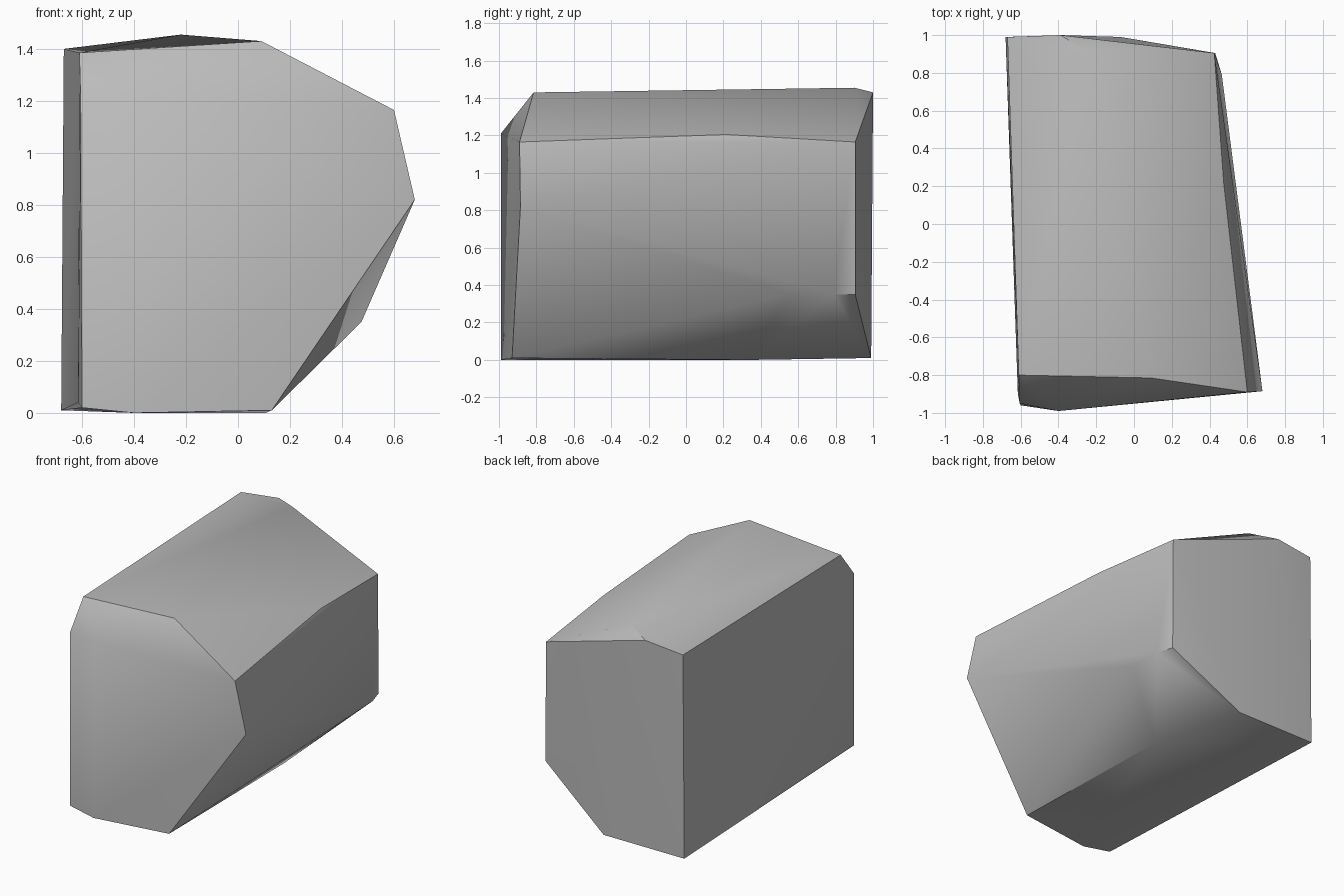
import bpy
import bmesh
import math

default_cube = bpy.data.objects.get("Cube")
if default_cube:
    bpy.data.objects.remove(default_cube, do_unlink=True)


def make_material(name, colour):
    material = bpy.data.materials.new(name)
    material.use_nodes = True
    material.diffuse_color = colour
    material.node_tree.nodes["Principled BSDF"].inputs["Base Color"].default_value = colour
    return material


def make_hull(name, corner_groups, material, sharp_degrees):
    """Wrap a convex skin round the corner points and shade it by angle."""
    mesh = bpy.data.meshes.new(name)
    bm = bmesh.new()
    for group in corner_groups:
        for corner in group:
            bm.verts.new(corner)
    hull = bmesh.ops.convex_hull(bm, input=bm.verts[:])
    unused = {v for v in hull["geom_interior"] if isinstance(v, bmesh.types.BMVert)}
    bmesh.ops.delete(bm, geom=list(unused), context="VERTS")
    bmesh.ops.recalc_face_normals(bm, faces=bm.faces[:])
    bm.to_mesh(mesh)
    bm.free()
    mesh.materials.append(material)
    rock = bpy.data.objects.new(name, mesh)
    bpy.context.collection.objects.link(rock)
    bpy.ops.object.select_all(action="DESELECT")
    rock.select_set(True)
    bpy.context.view_layer.objects.active = rock
    bpy.ops.object.shade_smooth_by_angle(angle=math.radians(sharp_degrees))
    return rock


# Front end: chamfered top, pointed side and narrow left bevel
front_end = [
    (-.61, -.80, 1.385), (.09, -.815, 1.43), (.6, -.89, 1.165), (.68, -.885, .82),
    (.13, -.93, .01), (-.4, -.99, 0), (-.4, -.99, 1.21),
    (-.6, -.96, .02), (-.605, -.95, 1.2), (-.615, -.9, .04),
]

# Bulges halfway along the long side
middle = [(.475, .215, 1.205), (.107, .345, 0), (.475, .55, .35)]

# Back end: flat face with a small chipped top corner
back_end = [
    (-.67, .99, 1.4), (-.39, 1, 1.43), (-.22, .9, 1.455), (.425, .905, 1.165),
    (.43, .905, .35), (.465, .79, .35), (-.07, .99, .01), (-.68, .99, .01),
]

stone_grey = make_material("stone grey", (.5, .5, .5, 1))
make_hull("boulder", [front_end, middle, back_end], stone_grey, 38)
